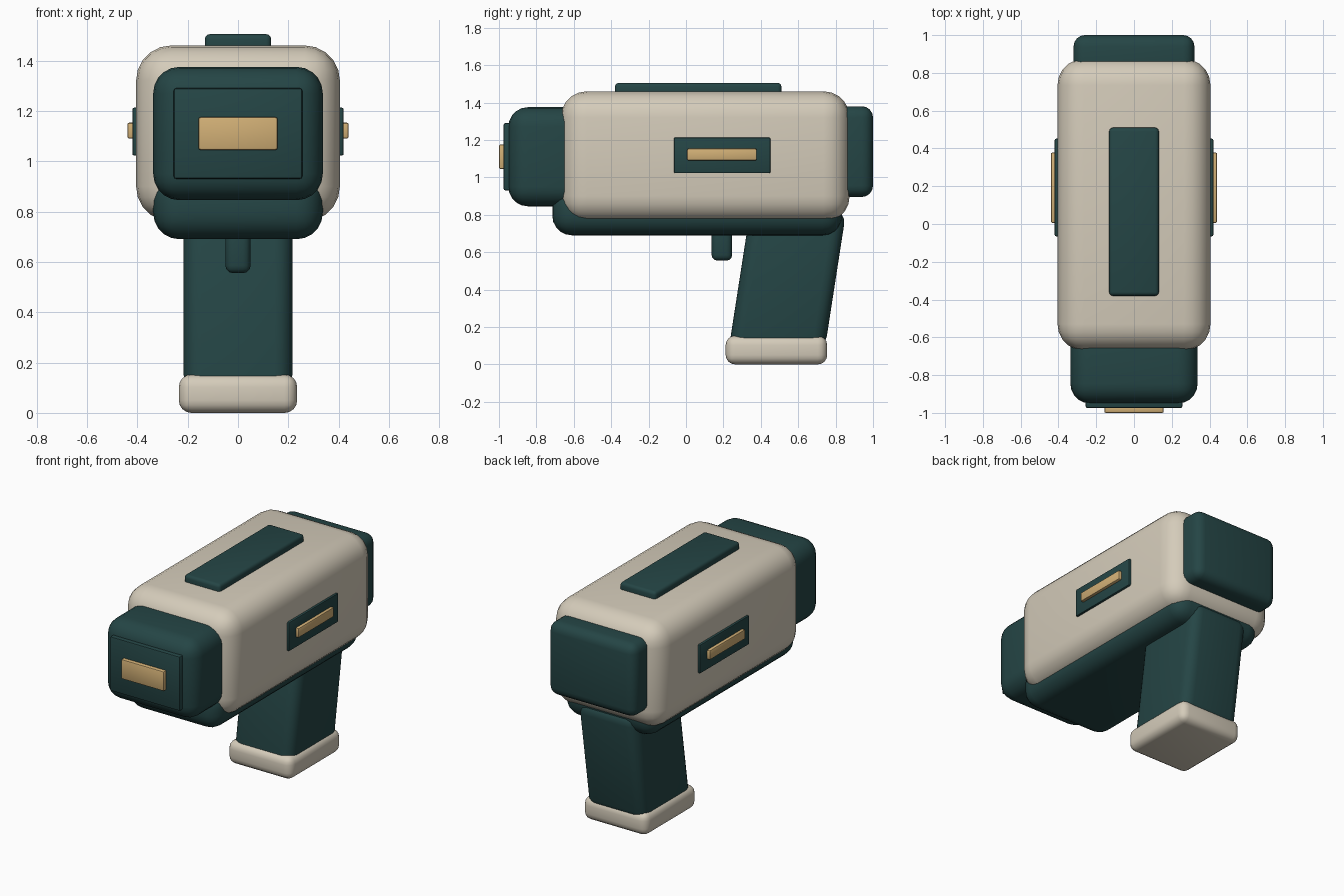
import bpy, bmesh, math

if "Cube" in bpy.data.objects:
    bpy.data.objects.remove(bpy.data.objects["Cube"])


def material(name, rgb):
    m = bpy.data.materials.new(name)
    m.diffuse_color = (*rgb, 1)
    m.use_nodes = True
    m.node_tree.nodes["Principled BSDF"].inputs["Base Color"].default_value = m.diffuse_color
    return m


CREAM = material("warm cream", (0.66, 0.60, 0.49))
TEAL = material("dark teal", (0.018, 0.060, 0.060))
GOLD = material("brass gold", (0.64, 0.43, 0.18))


def block(name, x, y, z, radius, mat, segments=4, shear=0.0):
    """Rounded box from (min, max) ranges; shear leans it along y with height."""
    me = bpy.data.meshes.new(name)
    bm = bmesh.new()
    bmesh.ops.create_cube(bm, size=1)
    for v in bm.verts:
        v.co = [lo + (c + 0.5) * (hi - lo) for c, (lo, hi) in zip(v.co, (x, y, z))]
    bmesh.ops.bevel(bm, geom=bm.edges[:], offset=radius, segments=segments,
                    profile=0.5, affect='EDGES', clamp_overlap=True)
    for v in bm.verts:
        v.co.y += shear * (v.co.z - z[0])
    bmesh.ops.recalc_face_normals(bm, faces=bm.faces[:])
    bm.to_mesh(me)
    bm.free()
    me.materials.append(mat)
    ob = bpy.data.objects.new(name, me)
    bpy.context.collection.objects.link(ob)
    bpy.ops.object.select_all(action='DESELECT')
    ob.select_set(True)
    bpy.context.view_layer.objects.active = ob
    bpy.ops.object.shade_smooth_by_angle(angle=math.radians(35))
    return ob


def sym(h):
    return (-h, h)


# Main housing and the tray beneath it
block("main_body", sym(0.405), (-0.67, 0.875), (0.76, 1.46), 0.14, CREAM, 5)
block("under_tray", sym(0.337), (-0.715, 0.835), (0.69, 0.95), 0.105, TEAL, 5)

# Front nose with face panel and lens
block("front_nose", sym(0.337), (-0.95, -0.50), (0.845, 1.375), 0.105, TEAL, 5)
block("front_panel", sym(0.256), (-0.975, -0.92), (0.93, 1.29), 0.01, TEAL, 2)
block("front_lens", sym(0.157), (-1.0, -0.96), (1.045, 1.175), 0.008, GOLD, 2)

# Rear cap and top strip
block("rear_cap", sym(0.32), (0.75, 1.0), (0.895, 1.38), 0.06, TEAL)
block("top_strip", sym(0.132), (-0.38, 0.51), (1.42, 1.505), 0.02, TEAL, 3)

# Grip, base and trigger
block("grip", sym(0.216), (0.228, 0.742), (0.08, 0.82), 0.07, TEAL, 4, 0.155)
block("grip_base", sym(0.235), (0.212, 0.755), (0.0, 0.153), 0.05, CREAM)
block("trigger", sym(0.05), (0.137, 0.247), (0.555, 0.78), 0.03, TEAL, 3)

# Side plates with indicator bars, on both sides
for side, s in (("right", 1), ("left", -1)):
    block(f"{side}_side_plate", sorted((s * 0.37, s * 0.42)), (-0.065, 0.452),
          (1.022, 1.213), 0.008, TEAL, 2)
    block(f"{side}_side_bar", sorted((s * 0.40, s * 0.44)), (0.006, 0.378),
          (1.09, 1.153), 0.008, GOLD, 2)
